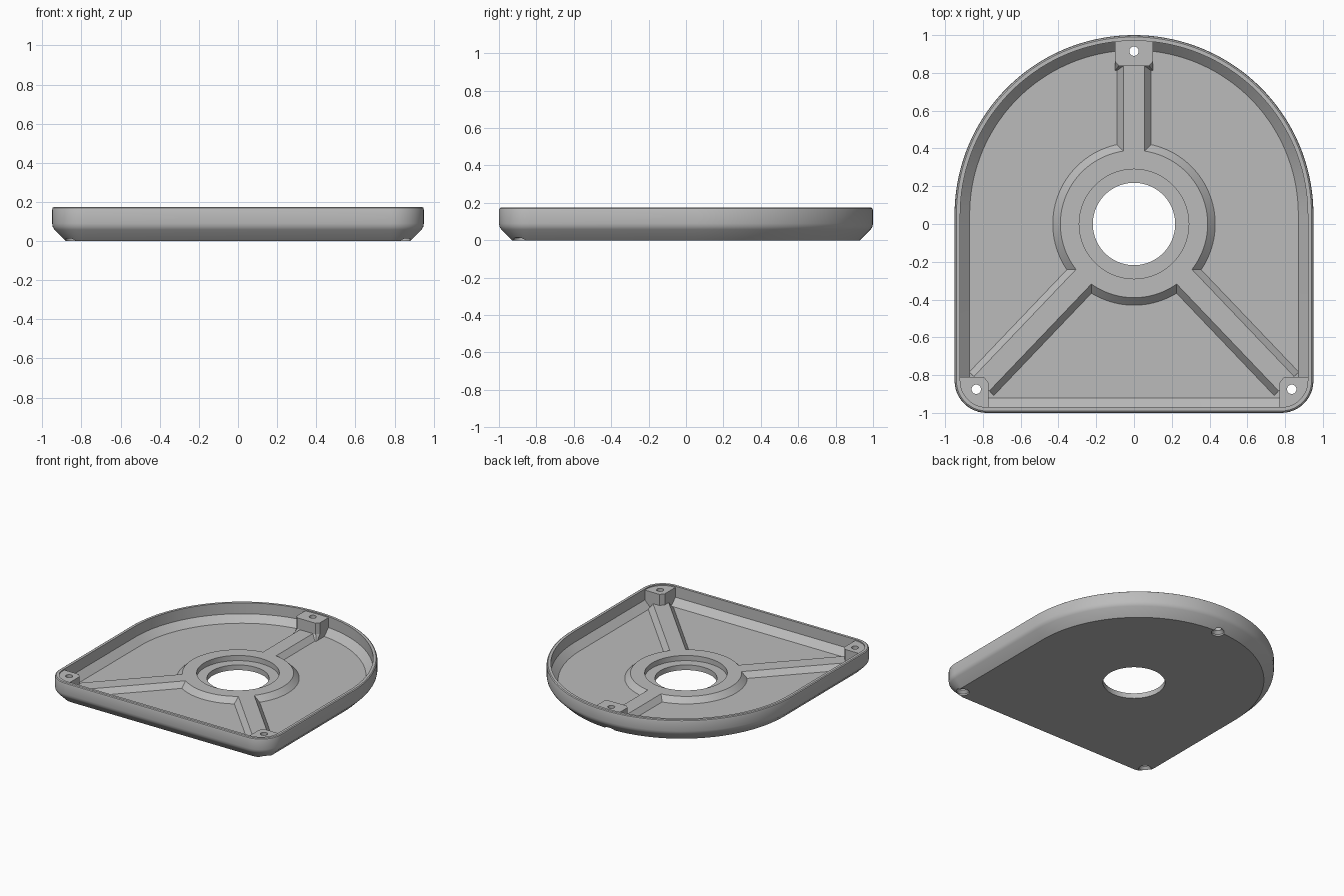
import bpy, bmesh
from math import sin, cos, pi, radians, hypot
from mathutils import Vector, Matrix

if bpy.data.objects.get("Cube"):
    bpy.data.objects.remove(bpy.data.objects["Cube"])

grey = bpy.data.materials.new("plain_grey")
grey.use_nodes = True
grey.diffuse_color = (0.5, 0.5, 0.5, 1)
grey.node_tree.nodes["Principled BSDF"].inputs["Base Color"].default_value = (0.5, 0.5, 0.5, 1)

FLOOR, RIB_TOP, BOSS_TOP, RIM = 0.04, 0.08, 0.166, 0.175
SCREWS = [(0, 0.915), (0.835, -0.875), (-0.835, -0.875)]


def loft(name, rings, wrap=False):
    """Skin equal-length rings; wrap joins last to first, otherwise cap both ends."""
    bm = bmesh.new()
    rows = [[bm.verts.new(p) for p in ring] for ring in rings]
    n = len(rows[0])
    for a, b in zip(rows, rows[1:] + (rows[:1] if wrap else [])):
        for i in range(n):
            j = (i + 1) % n
            bm.faces.new((a[i], a[j], b[j], b[i]))
    if not wrap:
        bm.faces.new(rows[0])
        bm.faces.new(rows[-1])
    bmesh.ops.recalc_face_normals(bm, faces=bm.faces)
    mesh = bpy.data.meshes.new(name)
    bm.to_mesh(mesh)
    bm.free()
    mesh.materials.append(grey)
    obj = bpy.data.objects.new(name, mesh)
    bpy.context.scene.collection.objects.link(obj)
    return obj


def arc(cx, cy, r, start, end, steps, z):
    angles = [radians(start + (end - start) * i / steps) for i in range(steps + 1)]
    return [Vector((cx + r * cos(a), cy + r * sin(a), z)) for a in angles]


def circle(x, y, r, z, n=64):
    return arc(x, y, r, 0, 360, n, z)[:-1]


def outline(inset, z):
    """Round-backed plan shape with two rounded front corners."""
    r = 0.17 - inset
    return (arc(0, 0.05, 0.95 - inset, 0, 180, 72, z)
            + arc(-0.78, -0.83, r, 180, 270, 12, z)
            + arc(0.78, -0.83, r, 270, 360, 12, z))


def boolean(obj, tool, operation):
    mod = obj.modifiers.new(operation.title(), 'BOOLEAN')
    mod.object, mod.operation, mod.solver = tool, operation, 'EXACT'
    bpy.context.view_layer.objects.active = obj
    bpy.ops.object.modifier_apply(modifier=mod.name)


# Tray shell: chamfered underside, thin wall, sloped inner edge
tray_profile = [(0.07, 0), (0.012, 0.058), (0.003, 0.073), (0, 0.09),
                (0, 0.16), (0.003, 0.17), (0.01, RIM),
                (0.03, RIM), (0.03, 0.09), (0.08, FLOOR)]
tray = loft("tray", [outline(i, z) for i, z in tray_profile])

# Raised hub ring around the centre opening
hub_profile = [(0.29, 0.02), (0.43, 0.02), (0.43, FLOOR), (0.39, RIB_TOP), (0.29, RIB_TOP)]
hub = loft("hub_ring", [circle(0, 0, r, z, 96) for r, z in hub_profile], wrap=True)

# Sloped-sided ribs from the hub to each screw boss
parts = [tray, hub]
section = [(-0.09, 0.02), (0.09, 0.02), (0.09, FLOOR), (0.056, RIB_TOP),
           (-0.056, RIB_TOP), (-0.09, FLOOR)]
for label, (x, y) in zip(("back", "left", "right"), SCREWS):
    along = Vector((x, y, 0)).normalized()
    side = Vector((-along.y, along.x, 0))
    ends = (0.345, hypot(x, y) - 0.04)
    parts.append(loft(label + "_rib", [[along * d + side * s + Vector((0, 0, z))
                                        for s, z in section] for d in ends]))

# Screw bosses, trimmed to the wall
bosses = []
back_top = [(-0.1, 1.1), (-0.1, 0.86), (-0.08, 0.837), (0.08, 0.837), (0.1, 0.86), (0.1, 1.1)]
back_base = [(-0.1, 1.1), (-0.1, 0.83), (-0.1, 0.812), (0.1, 0.812), (0.1, 0.83), (0.1, 1.1)]
bosses.append(loft("back_boss", [[(x, y, z) for x, y in plan] for plan, z in (
    (back_base, 0.02), (back_base, FLOOR), (back_top, RIB_TOP), (back_top, BOSS_TOP))]))
corner = [(1.1, -1.1), (0.77, -1.1), (0.77, -0.84), (0.795, -0.81), (1.1, -0.81)]
for label, s in (("left", 1), ("right", -1)):
    bosses.append(loft(label + "_boss", [[(s * x, y, z) for x, y in corner]
                                         for z in (0.02, BOSS_TOP)]))
trim = loft("trim", [outline(i, z) for i, z in ((0.085, 0.01), (0.02, 0.08), (0.02, 0.3))])
for boss in bosses:
    boolean(boss, trim, 'INTERSECT')

# Centre opening and countersunk screw holes
opening = loft("opening_cutter", [circle(0, 0, 0.218, z, 96) for z in (-0.1, 0.3)])
boolean(tray, opening, 'DIFFERENCE')
cutters = [trim, opening]
for (x, y), boss, rib in zip(SCREWS, bosses, parts[2:]):
    hole = loft("screw_cutter", [circle(x, y, r, z, 32) for r, z in (
        (0.045, -0.05), (0.045, 0.012), (0.025, 0.032), (0.025, 0.3))])
    for obj in (tray, boss, rib):
        boolean(obj, hole, 'DIFFERENCE')
    cutters.append(hole)
for cutter in cutters:
    bpy.data.objects.remove(cutter)

# Smooth the curved walls, keep machined edges crisp
bpy.ops.object.select_all(action='DESELECT')
for obj in parts + bosses:
    obj.select_set(True)
bpy.context.view_layer.objects.active = tray
bpy.ops.object.shade_smooth_by_angle(angle=radians(30))
